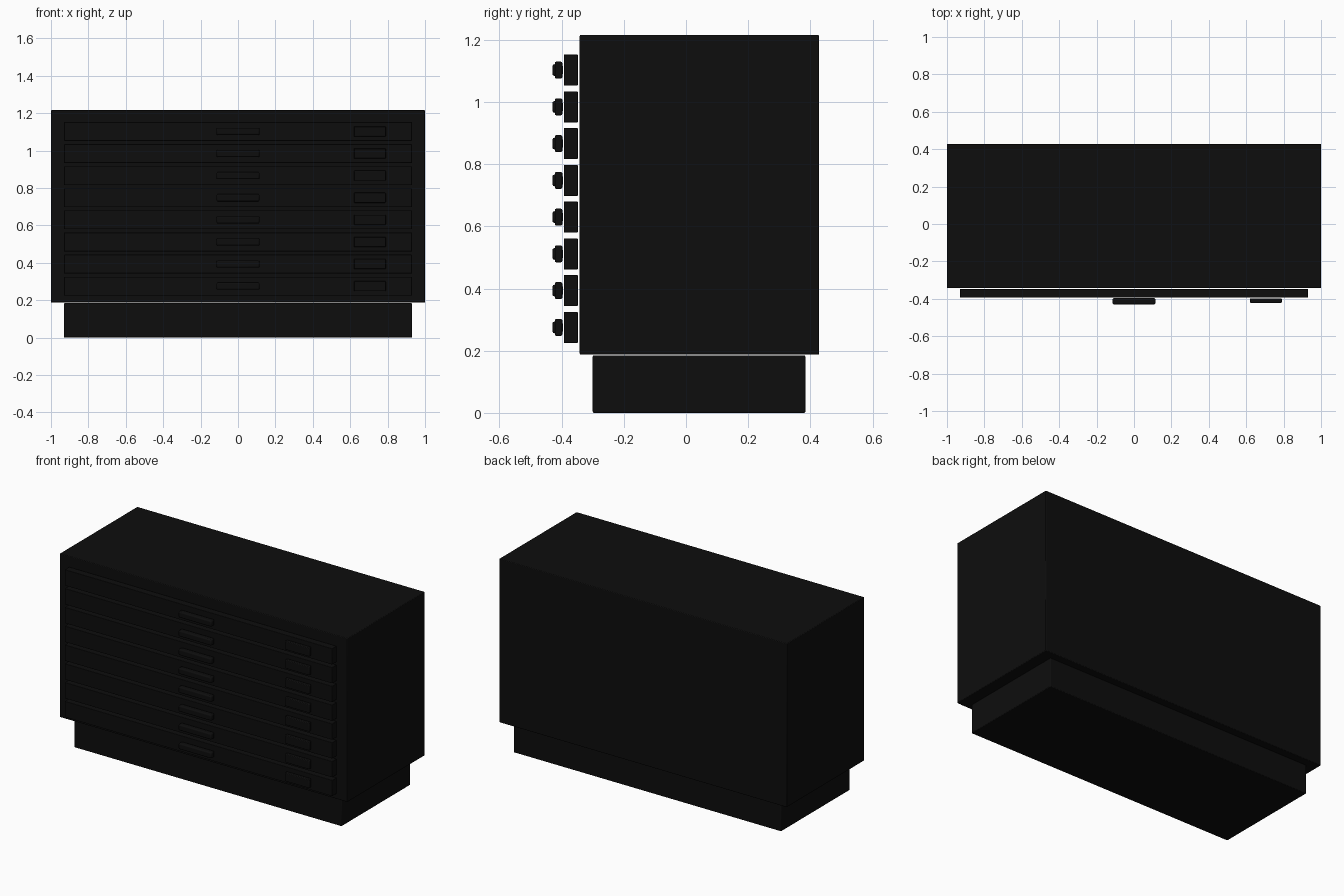
import bpy

default = bpy.data.objects.get("Cube")
if default:
    bpy.data.objects.remove(default, do_unlink=True)

black = bpy.data.materials.new("black_metal")
black.use_nodes = True
colour = (0.004, 0.004, 0.004, 1)
black.diffuse_color = colour
black.node_tree.nodes["Principled BSDF"].inputs["Base Color"].default_value = colour


def box(name, x, y, z, bevel, segments=2):
    """Bevelled box from (min, max) spans along each axis."""
    spans = (x, y, z)
    bpy.ops.mesh.primitive_cube_add(size=1, location=[(a + b) / 2 for a, b in spans])
    ob = bpy.context.object
    ob.name = name
    ob.scale = [b - a for a, b in spans]
    bpy.ops.object.transform_apply(location=False, rotation=False, scale=True)
    ob.data.materials.append(black)
    mod = ob.modifiers.new("soft_edges", "BEVEL")
    mod.width = bevel
    mod.segments = segments
    bpy.ops.object.shade_smooth_by_angle()
    return ob


# Cabinet body on a recessed plinth
box("plinth", (-0.93, 0.93), (-0.30, 0.384), (0, 0.185), 0.004)
box("cabinet_body", (-1, 1), (-0.342, 0.428), (0.187, 1.216), 0.004)

# Eight shallow drawers, each with a centre pull and a label holder
for i in range(8):
    mid = 0.275 + i * 0.1182
    n = i + 1
    box(f"drawer_front_{n}", (-0.93, 0.93), (-0.393, -0.348),
        (mid - 0.05, mid + 0.05), 0.002)
    box(f"drawer_pull_{n}", (-0.115, 0.115), (-0.43, -0.396),
        (mid - 0.019, mid + 0.019), 0.007)
    box(f"label_holder_{n}", (0.62, 0.79), (-0.422, -0.398),
        (mid - 0.027, mid + 0.027), 0.004)
